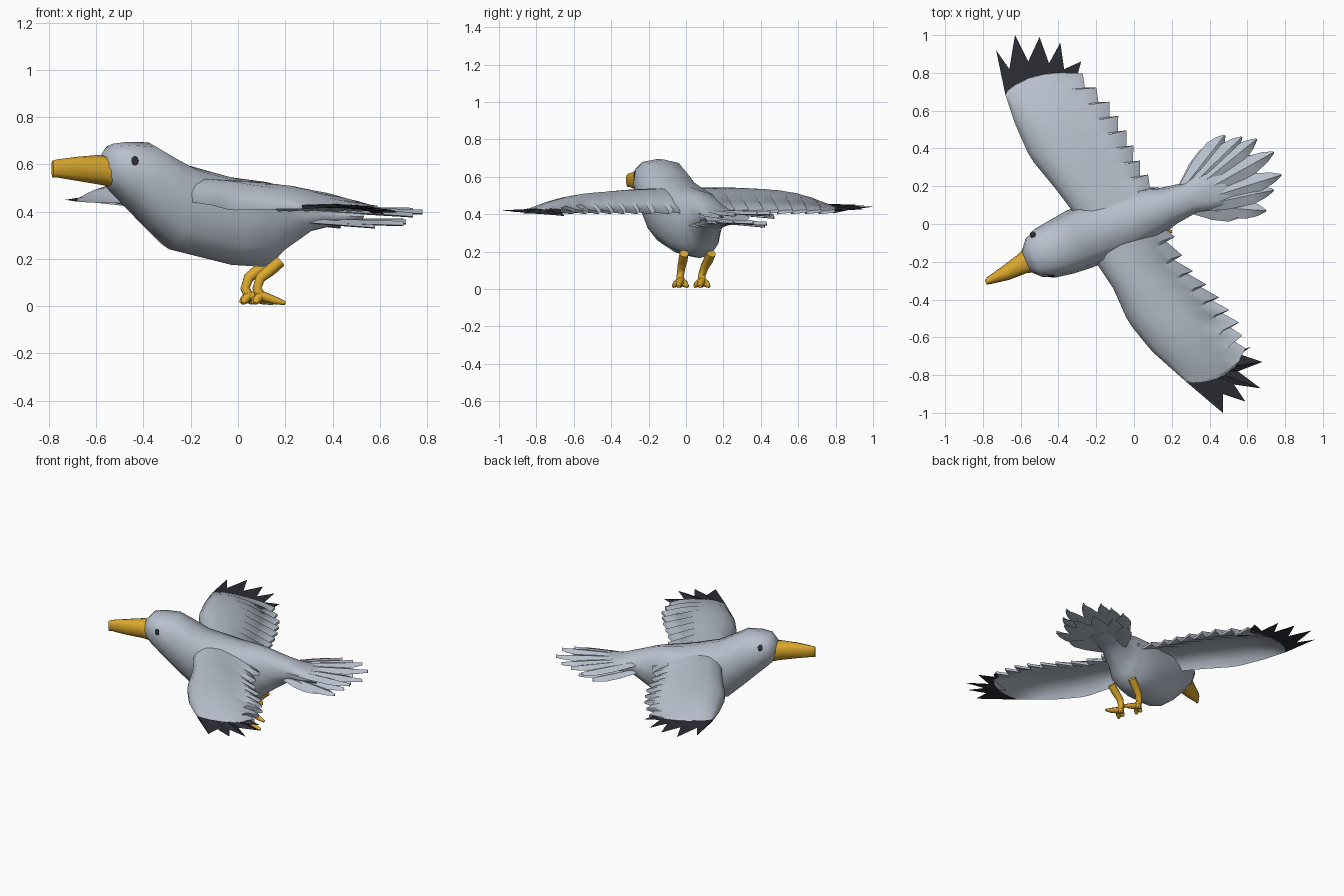
import bpy, bmesh, math
from mathutils import Vector

cube = bpy.data.objects.get("Cube")
if cube:
    bpy.data.objects.remove(cube)


def material(name, rgb):
    m = bpy.data.materials.new(name)
    m.use_nodes = True
    m.diffuse_color = (*rgb, 1)
    m.node_tree.nodes["Principled BSDF"].inputs["Base Color"].default_value = (*rgb, 1)
    return m


grey = material("soft grey", (0.48, 0.53, 0.61))
dark = material("charcoal", (0.025, 0.025, 0.035))
yellow = material("golden yellow", (0.71, 0.39, 0.025))

HEADING = math.radians(24)
ALONG = Vector((math.cos(HEADING), math.sin(HEADING), 0))   # toward the tail
SIDE = Vector((-math.sin(HEADING), math.cos(HEADING), 0))
UP = Vector((0, 0, 1))


def loft(name, rings, mat, angle=50):
    """Skin a closed surface over equal-sized rings of points."""
    bm = bmesh.new()
    loops = [[bm.verts.new(p) for p in ring] for ring in rings]
    n = len(loops[0])
    for a, b in zip(loops, loops[1:]):
        for i in range(n):
            j = (i + 1) % n
            bm.faces.new((a[i], a[j], b[j], b[i]))
    bm.faces.new(loops[0])
    bm.faces.new(loops[-1])
    bmesh.ops.recalc_face_normals(bm, faces=bm.faces)
    mesh = bpy.data.meshes.new(name)
    bm.to_mesh(mesh)
    bm.free()
    mesh.materials.append(mat)
    obj = bpy.data.objects.new(name, mesh)
    bpy.context.collection.objects.link(obj)
    bpy.ops.object.select_all(action="DESELECT")
    obj.select_set(True)
    bpy.context.view_layer.objects.active = obj
    bpy.ops.object.shade_smooth_by_angle(angle=math.radians(angle))
    return obj


def oval(x, y, half, top, bottom, n=12, power=0.8):
    """Squarish upright ring across the body, narrower below."""
    ring = []
    for i in range(n):
        a = math.tau * i / n
        c, s = math.cos(a), math.sin(a)
        c = math.copysign(abs(c) ** power, c) * (1 - .15 * max(0, -s))
        s = math.copysign(abs(s) ** power, s)
        z = (top + bottom) / 2 + s * (top - bottom) / 2
        ring.append(Vector((x, y, z)) + SIDE * half * c)
    return ring


def along(points, t):
    """Point on a polyline, t from 0 to 1."""
    f = min(max(t, 0), 1) * (len(points) - 1)
    i = min(int(f), len(points) - 2)
    return Vector(points[i]).lerp(Vector(points[i + 1]), f - i)


# Body and head, flattening into the tail root
body = loft("body", [oval(*s) for s in (
    (-.57, -.20, .06, .64, .53), (-.53, -.18, .11, .687, .485),
    (-.47, -.155, .14, .695, .425), (-.38, -.12, .155, .693, .33),
    (-.29, -.08, .165, .64, .24), (-.21, -.05, .165, .595, .22),
    (-.03, .02, .165, .545, .175), (.12, .075, .13, .525, .165),
    (.18, .095, .105, .51, .225), (.30, .14, .085, .465, .315),
    (.38, .175, .11, .43, .335), (.48, .22, .13, .412, .345))], grey)

# Beak
loft("beak", [oval(*s) for s in (
    (-.54, -.185, .075, .632, .505), (-.59, -.21, .055, .64, .515),
    (-.68, -.26, .04, .632, .53), (-.77, -.30, .02, .62, .545),
    (-.785, -.31, .012, .615, .545))], yellow)

# Eyes, laid flat on the head
for label, sign in (("left", -1), ("right", 1)):
    guess = Vector((-.515, -.175, .65 - .02 * sign)) - SIDE * .2 * sign
    _, spot, normal, _ = body.closest_point_on_mesh(guess)
    spot = spot.copy()
    a = ALONG - normal * ALONG.dot(normal)
    a.normalize()
    b = normal.cross(a)
    rings = [[spot + normal * h + (a * math.cos(k * math.tau / 10) * .016
              + b * math.sin(k * math.tau / 10) * .021) * r for k in range(10)]
             for h, r in ((-.004, 1), (.003, 1), (.005, .6))]
    loft(label + "_eye", rings, dark)


# Wings: cambered sections with a saw-toothed trailing edge
def wing_section(lead, trail, bow, tip_height, s, chord, tooth=0):
    """Upper and lower points from leading to trailing edge."""
    p, q = along(lead, s), along(trail, s)
    span = (along(lead, s + .1) - along(lead, s - .1)).normalized()
    upper, lower = [], []
    front = .47 + (tip_height - .47) * min(1, 2 * s)
    for c in chord:
        flat = p.lerp(q, c) + Vector(bow) * s ** 4 * math.sin(math.pi * c) ** .6
        flat += ((q - p).normalized() + span * .7) * tooth * c ** 3
        arch = ((.065 + .06 * s) * (1 - s ** 3) + .006) * math.sin(math.pi * c ** .65)
        z = front + (.412 - front) * c + arch + tooth * .2 * c ** 2
        half = .008 + .014 * (1 - s) * (1 - c)
        upper.append(Vector((flat.x, flat.y, z + half)))
        lower.append(Vector((flat.x, flat.y, z - half)))
    return upper, lower


def wing(name, lead, trail, bow, tips, tip_height, teeth=9):
    chord = [0, .06, .2, .4, .6, .8, 1]
    steps = [(0, 0)]
    for i in range(teeth):
        steps += [((i + .2) / teeth, -.02), ((i + .85) / teeth, .024)]
    rings = []
    for s, tooth in steps + [(1, 0)]:
        upper, lower = wing_section(lead, trail, bow, tip_height, s, chord, tooth)
        rings.append(upper + lower[::-1])
    loft(name, rings, grey, 60)
    # Dark pointed flight feathers
    last = len(tips) - 1
    chord = [j / last for j in range(last + 1)]
    upper, lower = wing_section(lead, trail, bow, tip_height, 1, chord)
    loft(name + "_tip", [[u, Vector((x, y, tip_height - .03 * c)), d]
                         for c, u, d, (x, y) in zip(chord, upper, lower, tips)], dark, 20)


wing("left_wing",
     [(-.26, -.02), (-.41, .18), (-.55, .35), (-.63, .53), (-.68, .68)],
     [(.16, .12), (.04, .27), (-.04, .45), (-.14, .62), (-.3, .785)],
     (-.03, .05),
     [(-.73, .92), (-.66, .82), (-.63, 1), (-.56, .86), (-.5, .99), (-.45, .85),
      (-.39, .96), (-.37, .82), (-.28, .86)], .45)
wing("right_wing",
     [(-.25, -.13), (-.11, -.34), (-.03, -.52), (.09, -.67), (.27, -.83)],
     [(.15, .02), (.24, -.2), (.4, -.36), (.52, -.51), (.56, -.67)],
     (.06, -.05),
     [(.47, -1), (.47, -.9), (.59, -.94), (.53, -.85), (.67, -.87), (.55, -.78),
      (.68, -.73), (.56, -.69), (.62, -.65)], .42)


# Tail: two fanned layers of pointed feathers
def feather(name, base, tip, width):
    axis = tip - base
    across = axis.cross(UP).normalized()
    rings = []
    for t, w in ((0, .5), (.45, 1), (.75, 1), (.9, .6), (1, .1)):
        p = base + axis * t
        rings.append([p + across * width * w - UP * .006, p + UP * .012,
                      p - across * width * w - UP * .006, p - UP * .01])
    loft(name, rings, grey, 30)


upper = [(.48, .47), (.57, .46), (.65, .45), (.74, .38), (.78, .26), (.74, .18)]
lower = [(.43, .42), (.53, .43), (.64, .36), (.70, .25), (.71, .16), (.70, .07), (.58, .055)]
for layer, fan, z0, z1 in (("upper", upper, .412, .385), ("lower", lower, .36, .338)):
    for k, (x, y) in enumerate(fan):
        f = k / (len(fan) - 1)
        base = Vector((.27, .13, z0)) + SIDE * (.05 - .1 * f)
        tip = Vector((x, y, z1 + .02 * math.sin(math.pi * f)))
        feather(f"{layer}_tail_feather_{k + 1}", base, tip, .05)


# Legs and toes
def tube(name, points, radii, n=8):
    pts = [Vector(p) for p in points]
    rings = []
    for i, (p, r) in enumerate(zip(pts, radii)):
        d = (pts[min(i + 1, len(pts) - 1)] - pts[max(i - 1, 0)]).normalized()
        a = d.cross(SIDE).normalized()
        b = d.cross(a)
        rings.append([p + (a * math.cos(k * math.tau / n) + b * math.sin(k * math.tau / n)) * r
                      for k in range(n)])
    loft(name, rings, yellow)


for label, x, y, hip in (("right", .05, -.03, .02), ("left", 0, .085, .05)):
    foot = Vector((x, y, 0))
    tube(label + "_leg", [foot + Vector(p) for p in (
        (.13, hip, .19), (.09, hip * .7, .155), (.045, hip * .3, .12),
        (.03, 0, .075), (.05, 0, .035))], (.025, .026, .023, .021, .024))
    for k, (sx, sy) in enumerate(((-.02, -.04), (-.03, 0), (.02, .04), (.11, -.01))):
        tube(f"{label}_toe_{k + 1}", [foot + Vector(p) for p in (
            (.045, 0, .045), (.04 + sx * .6, sy * .7, .024), (.04 + sx, sy, .012))],
            (.022, .017, .008))
